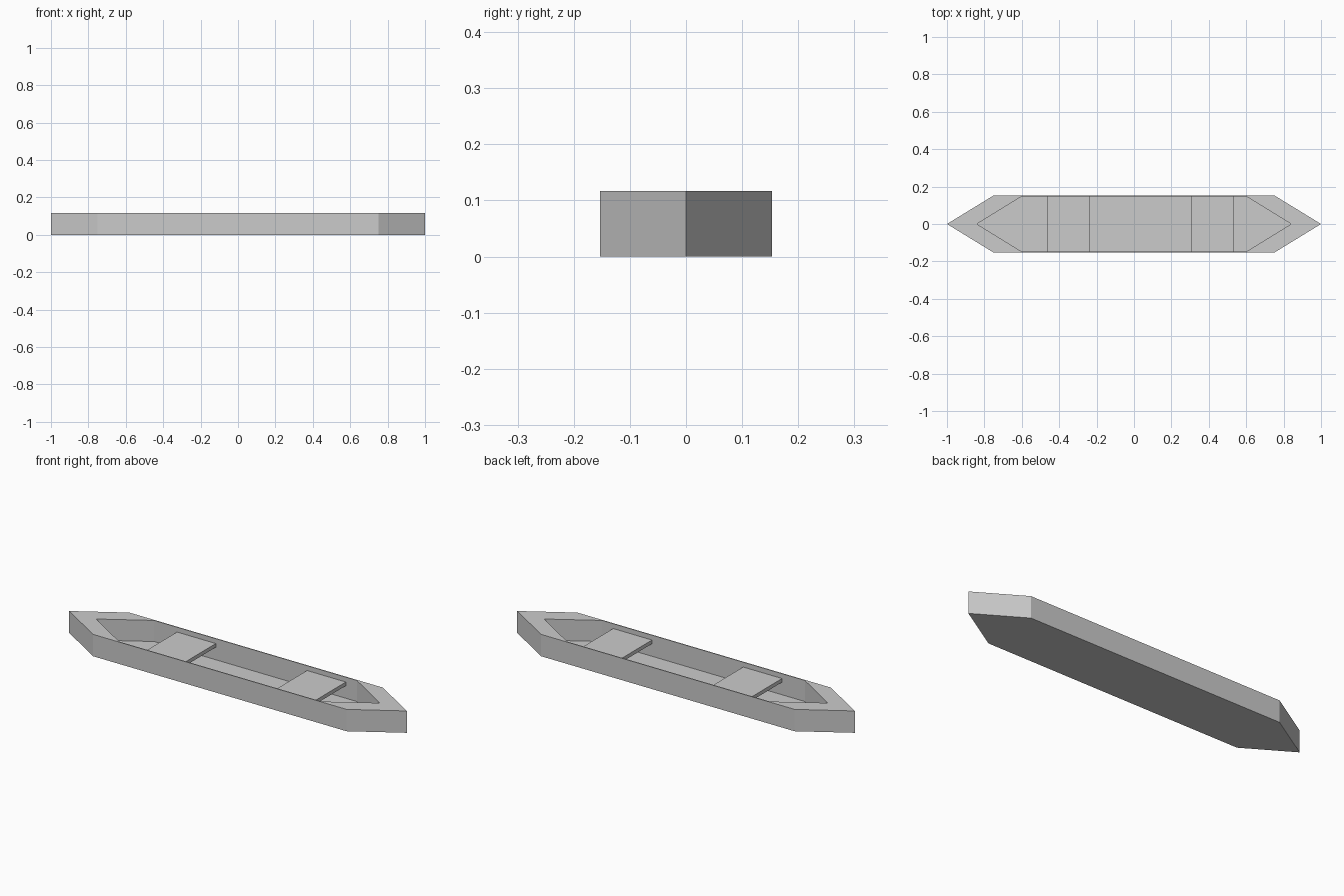
import bpy, bmesh

if "Cube" in bpy.data.objects:
    bpy.data.objects.remove(bpy.data.objects["Cube"])

grey = bpy.data.materials.new("plain grey")
grey.diffuse_color = (0.6, 0.6, 0.6, 1)
grey.use_nodes = True
grey.node_tree.nodes["Principled BSDF"].inputs["Base Color"].default_value = grey.diffuse_color

HALF_W, HEIGHT = 0.153, 0.117
INNER_W, FLOOR = 0.148, 0.004


def hexagon(tip, shoulder, half_w):
    """Pointed plan outline, counter-clockwise from the bow."""
    return [(tip, 0), (shoulder, half_w), (-shoulder, half_w),
            (-tip, 0), (-shoulder, -half_w), (shoulder, -half_w)]


def finish(name, bm):
    bmesh.ops.recalc_face_normals(bm, faces=bm.faces)
    mesh = bpy.data.meshes.new(name)
    bm.to_mesh(mesh)
    bm.free()
    mesh.materials.append(grey)
    obj = bpy.data.objects.new(name, mesh)
    bpy.context.collection.objects.link(obj)
    return obj


# Hull: outer bottom, outer rim, inner rim and floor rings joined by walls
outer = hexagon(1.0, 0.75, HALF_W)
inner = hexagon(0.84, 0.6, INNER_W)
bm = bmesh.new()
rings = [[bm.verts.new((x, y, z)) for x, y in outline]
         for outline, z in ((outer, 0), (outer, HEIGHT), (inner, HEIGHT), (inner, FLOOR))]
for a, b in zip(rings, rings[1:]):
    for i in range(6):
        j = (i + 1) % 6
        bm.faces.new((a[i], a[j], b[j], b[i]))
bm.faces.new(rings[0])
bm.faces.new(rings[-1])
finish("canoe_hull", bm)

# Seats: flat boards spanning between the side walls
for name, x0, x1 in (("rear_seat", -0.465, -0.235), ("front_seat", 0.305, 0.535)):
    bm = bmesh.new()
    bmesh.ops.create_cube(bm, size=1)
    bmesh.ops.scale(bm, vec=(x1 - x0, INNER_W * 2, 0.02), verts=bm.verts)
    bmesh.ops.translate(bm, vec=((x0 + x1) / 2, 0, 0.081), verts=bm.verts)
    finish(name, bm)
